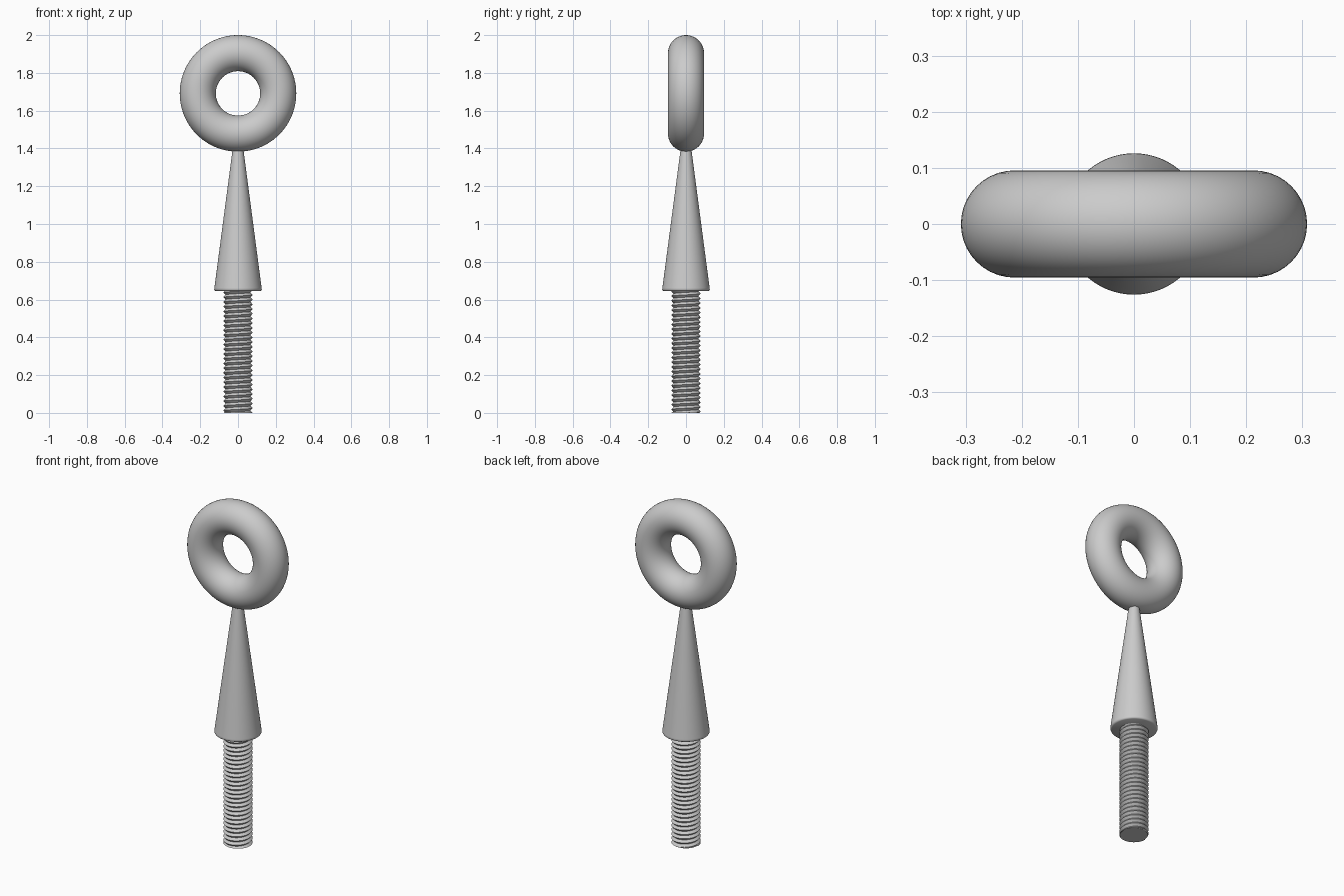
import bpy, bmesh
from math import sin, cos, pi, radians

cube = bpy.data.objects.get("Cube")
if cube:
    bpy.data.objects.remove(cube, do_unlink=True)

# One plain steel colour for the whole model
steel = bpy.data.materials.new("grey steel")
steel.use_nodes = True
colour = (0.6, 0.6, 0.6, 1)
steel.diffuse_color = colour
steel.node_tree.nodes["Principled BSDF"].inputs["Base Color"].default_value = colour


def finish(obj, angle):
    obj.data.materials.clear()
    obj.data.materials.append(steel)
    bpy.ops.object.select_all(action="DESELECT")
    obj.select_set(True)
    bpy.context.view_layer.objects.active = obj
    bpy.ops.object.shade_smooth_by_angle(angle=radians(angle))


def add_object(name, bm, angle):
    bmesh.ops.recalc_face_normals(bm, faces=bm.faces)
    mesh = bpy.data.meshes.new(name)
    bm.to_mesh(mesh)
    bm.free()
    obj = bpy.data.objects.new(name, mesh)
    bpy.context.collection.objects.link(obj)
    finish(obj, angle)


# Eye ring, hole facing front and back
MINOR, MAJOR = 0.0955, 0.213
bpy.ops.mesh.primitive_torus_add(
    major_radius=MAJOR, minor_radius=MINOR, major_segments=96, minor_segments=40,
    location=(0, 0, 2 - MAJOR - MINOR), rotation=(pi / 2, 0, 0))
ring = bpy.context.object
ring.name = "eye_ring"
finish(ring, 40)

# Tapered shank: a turned profile with a rounded lower rim
profile = [(0, 0.645), (0.118, 0.645), (0.123, 0.648), (0.126, 0.654),
           (0.125, 0.662), (0.028, 1.4), (0, 1.4)]
bm = bmesh.new()
verts = [bm.verts.new((r, 0, z)) for r, z in profile]
edges = [bm.edges.new(pair) for pair in zip(verts, verts[1:])]
bmesh.ops.spin(bm, geom=verts + edges, cent=(0, 0, 0), axis=(0, 0, 1),
               angle=2 * pi, steps=64, use_merge=True)
bmesh.ops.remove_doubles(bm, verts=bm.verts, dist=0.0001)
add_object("tapered_shank", bm, 35)

# Threaded rod: crest and root helices, trimmed flat at both ends
SEG, PITCH, TOP = 48, 0.025, 0.65
CREST, ROOT = 0.078, 0.066
steps = int(SEG * (TOP / PITCH + 3))
bm = bmesh.new()


def helix(radius, offset):
    points = []
    for s in range(steps):
        a = 2 * pi * s / SEG
        z = PITCH * (s / SEG - 2 + offset)
        points.append(bm.verts.new(
            (radius * cos(a), radius * sin(a), min(max(z, 0), TOP))))
    return points


crest, root = helix(CREST, 0), helix(ROOT, 0.5)
for s in range(steps - SEG - 1):
    bm.faces.new((crest[s], crest[s + 1], root[s + 1], root[s]))
    bm.faces.new((root[s], root[s + 1], crest[s + SEG + 1], crest[s + SEG]))
# Drop the faces squashed flat outside the rod, then close the foot
bmesh.ops.dissolve_degenerate(bm, dist=0.00001, edges=bm.edges)
flat = [f for f in bm.faces if all(v.co.z < 0.00001 for v in f.verts)
        or all(v.co.z > TOP - 0.00001 for v in f.verts)]
bmesh.ops.delete(bm, geom=flat, context="FACES")
add_object("threaded_rod", bm, 30)

bm = bmesh.new()
bmesh.ops.create_cone(bm, cap_ends=True, segments=SEG, radius1=0.074,
                      radius2=0.066, depth=0.008)
bmesh.ops.translate(bm, verts=bm.verts, vec=(0, 0, 0.004))
add_object("rod_foot", bm, 30)
